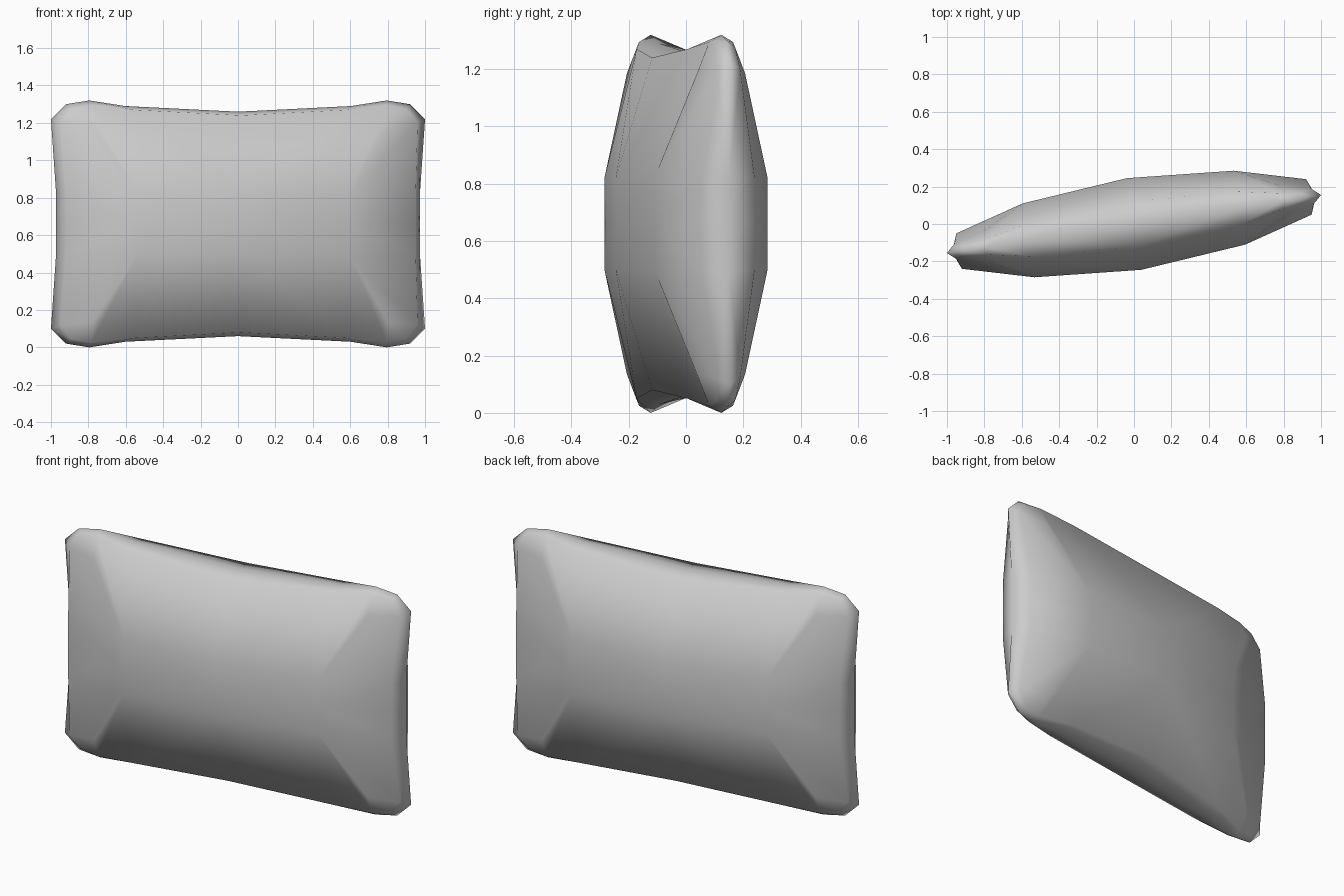
import bpy
import math

if "Cube" in bpy.data.objects:
    bpy.data.objects.remove(bpy.data.objects["Cube"])

# One eighth of the pillow (x, half thickness y, z from the middle)
seam = [(0, 0, .60), (.61, 0, .63), (.805, 0, .66), (.93, 0, .64),
        (1.012, 0, .56), (.984, 0, .16), (.984, 0, 0)]
ring = [(0, .12, .58), (.58, .085, .61), (.80, .042, .635), (.905, .034, .615),
        (.965, .042, .54), (.946, .096, .16), (.946, .096, 0)]
inner = [(0, .248, .16), (.57, .20, .16), (.80, .085, .525),
         (0, .248, 0), (.57, .20, 0)]
verts = seam + ring + inner
R = len(seam)
C0, C1, P, D0, D1 = range(2 * R, 2 * R + 5)

# Bulging face, then the strip running out to the seam
faces = [(D0, C0, C1, D1), (D1, C1, R + 5, R + 6), (C0, R, R + 1, C1),
         (C1, R + 1, R + 2, P), (C1, P, R + 4, R + 5), (P, R + 2, R + 3, R + 4)]
faces += [(R + i, i, i + 1, R + i + 1) for i in range(R - 1)]

mesh = bpy.data.meshes.new("pillow")
mesh.from_pydata(verts, [], faces)
pillow = bpy.data.objects.new("pillow", mesh)
bpy.context.collection.objects.link(pillow)

# Mirror into the whole pillow
mirror = pillow.modifiers.new("mirror", 'MIRROR')
mirror.use_axis = (True, True, True)
mirror.merge_threshold = .001
for poly in mesh.polygons:
    poly.use_smooth = True

# Stand it up, turned slightly
pillow.rotation_euler.z = math.radians(8.8)
pillow.location.z = .66
